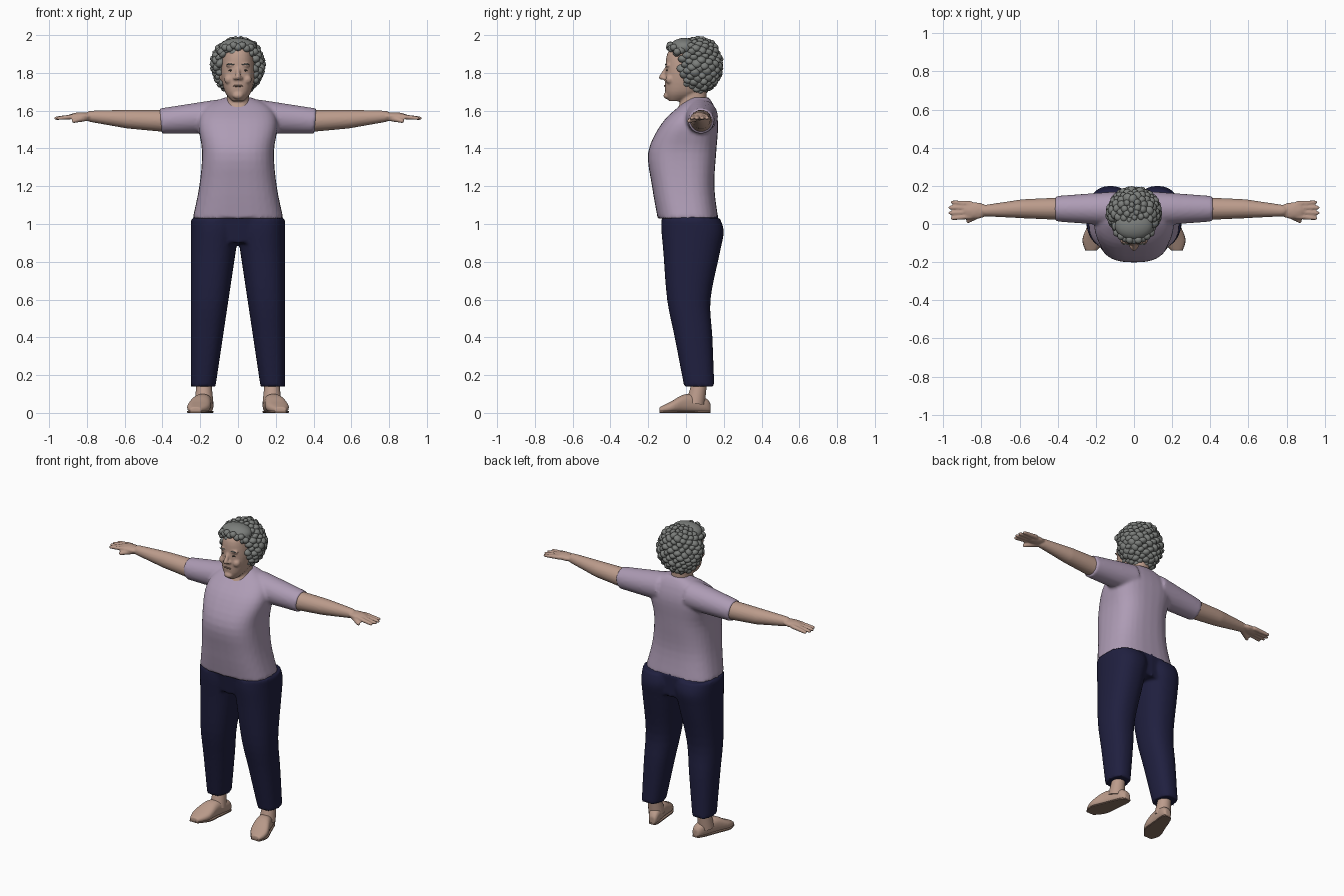
import bpy, bmesh, math, random
from mathutils import Vector, Matrix

if "Cube" in bpy.data.objects:
    bpy.data.objects.remove(bpy.data.objects["Cube"], do_unlink=True)
random.seed(4)


def material(name, *color):
    mat = bpy.data.materials.new(name)
    mat.use_nodes = True
    mat.diffuse_color = (*color, 1)
    mat.node_tree.nodes["Principled BSDF"].inputs["Base Color"].default_value = (*color, 1)
    return mat


skin = material("skin", .5, .33, .26)
lilac = material("lilac_cloth", .42, .33, .46)
navy = material("navy_cloth", .014, .014, .05)
grey = material("grey_hair", .2, .21, .2)
beige = material("beige_leather", .48, .32, .25)
brown = material("brown", .25, .16, .12)
dark = material("dark_eye", .06, .05, .04)


def spline(rows, steps=4):
    """Interpolate smoothly between the section rows."""
    points = [Vector(row) for row in rows]
    padded = [points[0], *points, points[-1]]
    result = []
    for before, start, end, after in zip(padded, points, points[1:], padded[3:]):
        leave, arrive = (end - before) / 2, (after - start) / 2
        for step in range(steps):
            t = step / steps
            ease = t * t * (3 - 2 * t)
            result.append(start.lerp(end, ease) + leave * t * (1 - t) ** 2
                          - arrive * t * t * (1 - t))
    return result + [points[-1]]


def superellipse(angle, power):
    c, s = math.cos(angle), math.sin(angle)
    return (math.copysign(abs(c) ** (2 / power), c),
            math.copysign(abs(s) ** (2 / power), s))


def loft(bm, rows, power=2.3, along_y=False, sides=32):
    """Rounded tube; a row holds a position, then low and high extents both ways."""
    rings = []
    for position, left, right, low, high in spline(rows):
        ring = []
        for side in range(sides):
            c, s = superellipse(math.tau * side / sides, power)
            u = (left + right + (right - left) * c) / 2
            v = (low + high + (high - low) * s) / 2
            ring.append(bm.verts.new((u, position, v) if along_y else (u, v, position)))
        rings.append(ring)
    for ring, above in zip(rings, rings[1:]):
        for side in range(sides):
            bm.faces.new((ring[side - 1], ring[side], above[side], above[side - 1]))
    bm.faces.new(rings[0])
    bm.faces.new(rings[-1])


def symmetric(rows):
    """Turn height, half width, front, back into loft rows."""
    return [(height, -half, half, front, back) for height, half, front, back in rows]


def blob(bm, center, radii, tilt=0, level=2):
    matrix = (Matrix.Translation(center) @ Matrix.Rotation(tilt, 4, "Y")
              @ Matrix.Diagonal((*radii, 1)))
    bmesh.ops.create_icosphere(bm, subdivisions=level, radius=1, matrix=matrix)


def limb(bm, start, end, start_radius, end_radius, round_tip=True):
    start, end = Vector(start), Vector(end)
    direction = end - start
    turn = direction.to_track_quat("Z", "Y").to_matrix().to_4x4()
    bmesh.ops.create_cone(bm, cap_ends=True, segments=24, radius1=start_radius,
                          radius2=end_radius, depth=direction.length,
                          matrix=Matrix.Translation((start + end) / 2) @ turn)
    if round_tip:
        blob(bm, end, [end_radius] * 3)


def mirror(bm):
    """Copy everything built so far to the other side."""
    geometry = bm.verts[:] + bm.edges[:] + bm.faces[:]
    for item in bmesh.ops.duplicate(bm, geom=geometry)["geom"]:
        if isinstance(item, bmesh.types.BMVert):
            item.co.x *= -1


def finish(bm, name, mat, voxel=None):
    bmesh.ops.recalc_face_normals(bm, faces=bm.faces[:])
    mesh = bpy.data.meshes.new(name)
    bm.to_mesh(mesh)
    bm.free()
    mesh.materials.append(mat)
    part = bpy.data.objects.new(name, mesh)
    bpy.context.collection.objects.link(part)
    bpy.ops.object.select_all(action="DESELECT")
    part.select_set(True)
    bpy.context.view_layer.objects.active = part
    bpy.ops.object.shade_smooth_by_angle(angle=math.radians(40))
    if voxel:
        fuse = part.modifiers.new("fuse", "REMESH")
        fuse.mode, fuse.voxel_size, fuse.use_smooth_shade = "VOXEL", voxel, True
        soften = part.modifiers.new("soften", "SMOOTH")
        soften.factor, soften.iterations = .5, 3


# Shirt: tapered sleeves fused with the torso
bm = bmesh.new()
limb(bm, (.1, .08, 1.57), (.41, .08, 1.545), .09, .067, round_tip=False)
mirror(bm)
loft(bm, symmetric([(1.03, .24, -.15, .17), (1.2, .205, -.18, .15), (1.38, .19, -.2, .16),
                    (1.53, .21, -.13, .17), (1.62, .17, -.04, .15), (1.67, .07, .03, .12)]),
     power=2.7)
finish(bm, "shirt", lilac, voxel=.01)

# Trousers: the inner seam leans outward towards the hem
bm = bmesh.new()
loft(bm, [(height, .14 - .15 * height, .25, front, back) for height, front, back in
          ((.14, -.01, .15), (.4, -.06, .14), (.6, -.1, .13), (.85, -.12, .18),
           (.96, -.13, .2), (1.03, -.13, .18))])
mirror(bm)
loft(bm, symmetric([(.9, .2, -.11, .17), (1.05, .23, -.13, .17)]))
finish(bm, "trousers", navy, voxel=.01)

# Arms and hands, with fanned fingers
bm = bmesh.new()
elbow, wrist = (.58, .08, 1.555), (.78, .07, 1.57)
limb(bm, (.36, .08, 1.545), elbow, .06, .05)
limb(bm, elbow, wrist, .05, .03)
blob(bm, (.83, .07, 1.57), (.07, .045, .022))
for finger in range(4):
    reach = .97 - .012 * abs(finger - 1.5)
    limb(bm, (.85, .04 + .022 * finger, 1.57), (reach, .03 + .028 * finger, 1.56), .014, .01)
limb(bm, wrist, (.87, .015, 1.545), .022, .011)
mirror(bm)
finish(bm, "arms", skin, voxel=.006)

# Ankles
bm = bmesh.new()
limb(bm, (.18, .05, .05), (.18, .08, .2), .05, .035)
mirror(bm)
finish(bm, "ankles", skin)


# Shoes and thin soles share one outline, with the toes turned out
def footwear(name, mat, thickness, power, voxel=None):
    bm = bmesh.new()
    rows = []
    for along, half, top in ((.13, .02, .05), (.1, .035, .08), (0, .05, .1),
                             (-.08, .06, .06), (-.14, .03, .03)):
        middle = .19 - .25 * along
        rows.append((along, middle - half, middle + half, 0, min(top, thickness)))
    loft(bm, rows, power, along_y=True)
    mirror(bm)
    finish(bm, name, mat, voxel)


footwear("shoes", beige, thickness=1, power=2.5, voxel=.006)
footwear("soles", brown, thickness=.01, power=8)

# Head, neck, nose, cheeks and ears
bm = bmesh.new()
blob(bm, (.014, -.116, 1.772), (.012, .014, .01))
blob(bm, (.048, -.085, 1.765), (.026, .024, .026))
blob(bm, (.036, -.094, 1.84), (.03, .016, .01))
blob(bm, (.09, .01, 1.79), (.01, .02, .035))
mirror(bm)
loft(bm, symmetric([(1.65, .03, -.09, -.02), (1.7, .07, -.11, .08), (1.8, .09, -.11, .13),
                    (1.9, .08, -.1, .13), (1.95, .06, -.06, .11)]))
loft(bm, symmetric([(1.57, .1, -.07, .12), (1.65, .06, -.03, .11), (1.75, .06, -.04, .11)]))
limb(bm, (0, -.1, 1.83), (0, -.13, 1.776), .009, .014)
blob(bm, (0, -.1, 1.68), (.03, .02, .02))
finish(bm, "head", skin, voxel=.006)

# Face details
for name, mat, center, radii in (
        ("eyes", dark, (.036, -.1, 1.813), (.015, .005, .005)),
        ("eyebrows", grey, (.04, -.106, 1.845), (.022, .005, .004)),
        ("mouth", brown, (.01, -.112, 1.731), (.018, .005, .005))):
    bm = bmesh.new()
    blob(bm, center, radii)
    mirror(bm)
    finish(bm, name, mat)

# Hair: a soft core and fringe covered in curls spread over the scalp
bm = bmesh.new()
scalp, scalp_size = Vector((0, .06, 1.842)), Vector((.125, .115, .14))
blob(bm, scalp, scalp_size, level=3)
blob(bm, (0, -.01, 1.935), (.1, .075, .05), level=3)
curls = 190
for curl in range(curls):
    height = 1 - 2 * (curl + .5) / curls
    angle = curl * math.pi * (3 - math.sqrt(5))
    width = math.sqrt(1 - height * height)
    normal = Vector((width * math.cos(angle), width * math.sin(angle), height))
    spot = scalp + normal * scalp_size
    over_face = spot.y < 0 and spot.z < 1.9 and abs(spot.x) < .085
    over_jaw = spot.y < .03 and spot.z < 1.73
    if over_face or over_jaw or spot.z < 1.705:
        continue
    if spot.y < .02 and spot.z > 1.9:
        spot.y -= .03
    size = random.uniform(.02, .028) * (.75 if height > .8 else 1)
    blob(bm, spot, (size, size, size * .75), tilt=random.uniform(-1, 1))
for curl in range(-4, 5):
    across = curl * .022
    bend = across * across
    blob(bm, (across, 5 * bend - .085, 1.935 - 3 * bend + .012 * (curl % 2)),
         (.022, .021, .02), tilt=random.uniform(-1, 1))
finish(bm, "curly_hair", grey)
